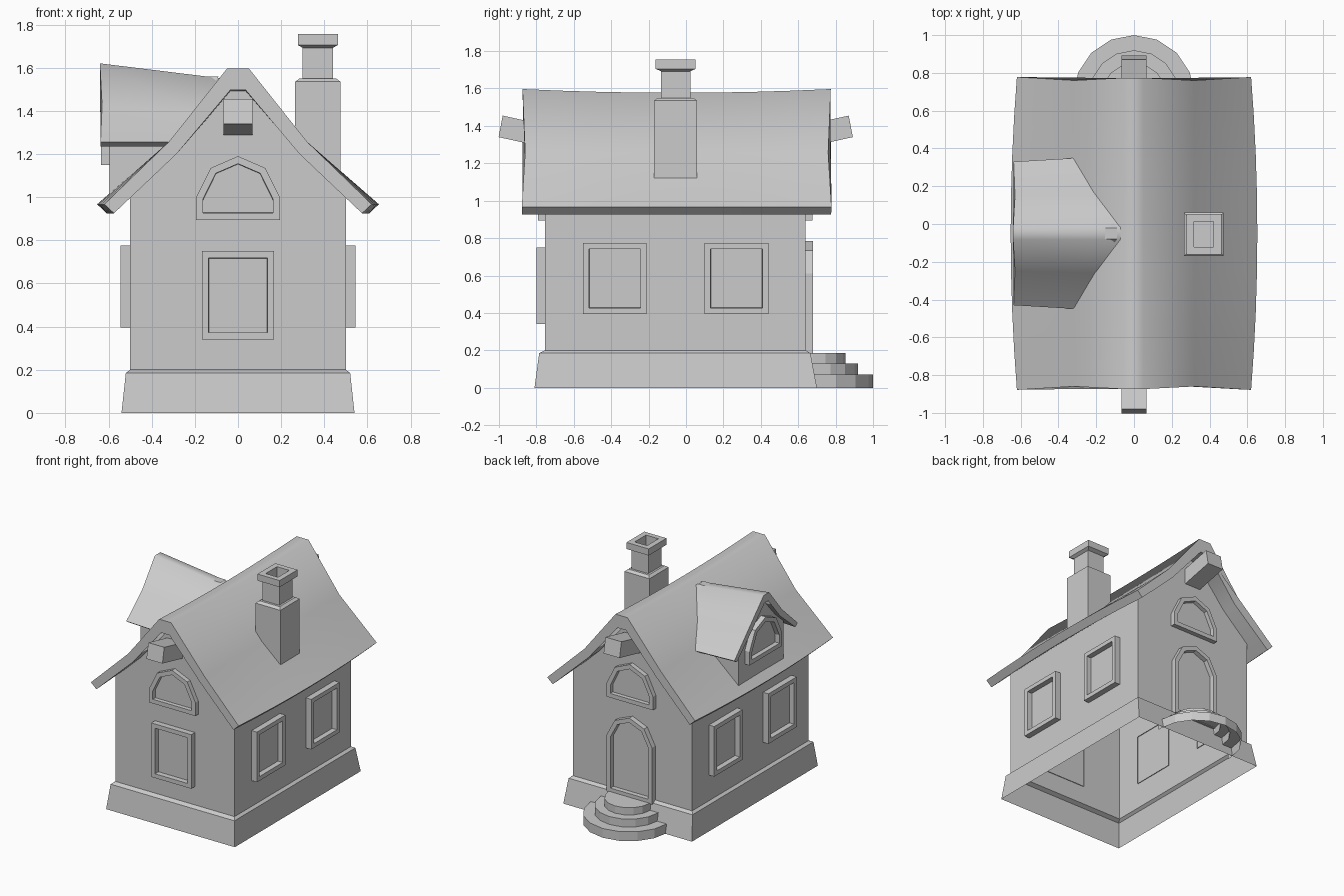
import bpy, bmesh, math
from mathutils import Vector

cube = bpy.data.objects.get("Cube")
if cube:
    bpy.data.objects.remove(cube)

grey = bpy.data.materials.new("plain grey")
grey.use_nodes = True
grey.diffuse_color = (0.6, 0.6, 0.6, 1)
grey.node_tree.nodes["Principled BSDF"].inputs["Base Color"].default_value = (0.6, 0.6, 0.6, 1)

MID = -0.05  # y of the roof's and dormer's centre


def finish(bm, name, smooth=False):
    bmesh.ops.recalc_face_normals(bm, faces=bm.faces)
    mesh = bpy.data.meshes.new(name)
    bm.to_mesh(mesh)
    bm.free()
    mesh.materials.append(grey)
    ob = bpy.data.objects.new(name, mesh)
    bpy.context.collection.objects.link(ob)
    if smooth:
        bpy.ops.object.select_all(action='DESELECT')
        ob.select_set(True)
        bpy.context.view_layer.objects.active = ob
        bpy.ops.object.shade_smooth_by_angle(angle=math.radians(55))
    return ob


def loft(name, rings, closed=True, start=True, end=True, smooth=False):
    """Skin a list of point rings, with optional end caps."""
    bm = bmesh.new()
    loops = [[bm.verts.new(p) for p in ring] for ring in rings]
    n = len(loops[0])
    for a, b in zip(loops, loops[1:]):
        for i in range(n if closed else n - 1):
            j = (i + 1) % n
            bm.faces.new((a[i], a[j], b[j], b[i]))
    if start:
        bm.faces.new(loops[0][::-1])
    if end:
        bm.faces.new(loops[-1])
    return finish(bm, name, smooth)


def rect(x0, x1, y0, y1, z):
    return [(x0, y0, z), (x1, y0, z), (x1, y1, z), (x0, y1, z)]


def mirrored(half):
    """Complete a half outline whose first value is the sideways distance."""
    return half + [(-p[0], *p[1:]) for p in reversed(half)]


def framed_panel(name, outline, origin, normal, depth=0.045):
    """Raised frame with a recessed pane on a wall."""
    n = Vector(normal)
    u = Vector((0, 0, 1)).cross(n)
    o = Vector(origin)

    def place(w):
        return [o + u * a + Vector((0, 0, b)) + n * w for a, b in outline]
    bm = bmesh.new()
    back, front = ([bm.verts.new(p) for p in place(w)] for w in (-0.005, depth))
    k = len(outline)
    for i in range(k):
        j = (i + 1) % k
        bm.faces.new((back[i], back[j], front[j], front[i]))
    pane = bm.faces.new(front)
    bm.normal_update()
    bmesh.ops.inset_individual(bm, faces=[pane], thickness=0.032, use_even_offset=True)
    bm.normal_update()
    bmesh.ops.inset_individual(bm, faces=[pane], thickness=0.002, depth=0.006 - depth)
    return finish(bm, name)


def box_outline(w, z0, z1):
    return [(-w, z0), (w, z0), (w, z1), (-w, z1)]


def arch_outline(w, z0, spring, shoulder, top):
    return [(-w, z0), (w, z0), (w, spring), (w * 0.65, shoulder),
            (0, top), (-w * 0.65, shoulder), (-w, spring)]


# Sloping plinth, open below
loft("plinth", [rect(-0.54, 0.54, -0.81, 0.70, 0),
                rect(-0.52, 0.52, -0.785, 0.665, 0.185),
                rect(-0.5, 0.5, -0.755, 0.64, 0.2)], start=False, end=False)

# Gabled walls, open below
gable = mirrored([(0.5, 0.2), (0.5, 1.03), (0.29, 1.24), (0.04, 1.53)])
loft("walls", [[(x, y, z) for x, z in gable] for y in (-0.755, 0.64)], closed=False)

# Main roof: sagging ridge, bowed eaves, flared slope
STEPS = 8
rings = []
for s in range(STEPS + 1):
    t = 2 * s / STEPS - 1
    bow = 0.033 * (1 - t * t)
    sag = 0.02 * (1 - t * t)
    outer = [(0.62 + bow, 0.967, 0.828), (0.32, 1.257, 0.81), (0.05, 1.597 - sag, 0.824)]
    inner = [(0.575 + bow, 0.925, 0.826), (0.285, 1.2, 0.81), (0.035, 1.497 - sag, 0.822)]
    ring = mirrored(outer) + mirrored(inner)[::-1]
    rings.append([(x, MID + t * length, z) for x, z, length in ring])
loft("main_roof", rings, smooth=True)

# Ridge beams poking out of both gables, tilted upward
for name, side, y0, y1 in (("front_beam", -1, -0.74, -0.98), ("back_beam", 1, 0.62, 0.87)):
    run = abs(y1 - y0)
    rise = run * 0.22
    low = 1.455 - rise
    w = 0.067
    ends = []
    for y, z in ((y0, low), (y1, 1.455)):
        ends.append([(-w, y, z), (w, y, z),
                     (w, y + side * 0.022, z - 0.115), (-w, y + side * 0.022, z - 0.115)])
    loft(name, ends)

# Dormer walls: (half width, height, inner end x)
dormer = mirrored([(0.27, 1.0, -0.55), (0.27, 1.3, -0.26), (0.17, 1.395, -0.18), (0.03, 1.56, -0.09)])
loft("dormer_walls", [[(-0.595, MID + w, z) for w, z, x in dormer],
                      [(x, MID + w, z) for w, z, x in dormer]], closed=False, end=False)

# Dormer roof: (half width, height, outer x, inner x, inner drop, inner spread)
outer = [(0.38, 1.255, -0.637, -0.3, 0, 0.02), (0.2, 1.425, -0.63, -0.19, 0.035, 0.01),
         (0.033, 1.62, -0.64, -0.055, 0.072, 0)]
inner = [(0.35, 1.235, -0.637, -0.3, 0, 0.02), (0.175, 1.385, -0.63, -0.19, 0.035, 0.01),
         (0.022, 1.56, -0.64, -0.075, 0.06, 0)]
profile = mirrored(outer) + mirrored(inner)[::-1]
loft("dormer_roof", [
    [(p[2], MID + p[0], p[1]) for p in profile],
    [(p[3], MID + p[0] + math.copysign(p[5], p[0]), p[1] - p[4]) for p in profile]], smooth=True)

# Chimney with narrow stack, cap and flue
cx, cy = 0.37, -0.055


def square(hx, hy, z):
    return rect(cx - hx, cx + hx, cy - hy, cy + hy, z)


foot = [(x, y, 1.07 if x > cx else 1.27) for x, y, z in square(0.105, 0.115, 0)]
loft("chimney", [foot] + [square(*p) for p in (
    (0.105, 0.115, 1.535), (0.085, 0.095, 1.55), (0.07, 0.078, 1.55), (0.07, 0.078, 1.692),
    (0.093, 0.107, 1.705), (0.093, 0.107, 1.755), (0.052, 0.068, 1.755), (0.052, 0.068, 1.6))])

# Windows and door
for side in (-1, 1):
    for label, y in (("front", -0.38), ("back", 0.27)):
        framed_panel(f"{'left' if side > 0 else 'right'}_{label}_window",
                     box_outline(0.17, 0.395, 0.775), (side * 0.5, y, 0), (side, 0, 0))
framed_panel("front_window", box_outline(0.168, 0.34, 0.75), (0, -0.755, 0), (0, -1, 0))
attic = arch_outline(0.195, 0.895, 0.997, 1.135, 1.19)
framed_panel("front_attic_window", attic, (0, -0.755, 0), (0, -1, 0), 0.035)
framed_panel("back_attic_window", attic, (0, 0.64, 0), (0, 1, 0), 0.035)
framed_panel("dormer_window", attic, (-0.595, MID, 0.255), (-1, 0, 0), 0.04)
framed_panel("back_door", arch_outline(0.19, 0.18, 0.61, 0.735, 0.785), (0, 0.64, 0), (0, 1, 0), 0.04)

# Half-round doorsteps, open below
rings = []
for r, z in ((0.32, 0), (0.32, 0.07), (0.24, 0.07), (0.24, 0.13), (0.172, 0.13), (0.172, 0.185)):
    arc = [(r * math.cos(math.pi * i / 8), 0.68 + r * math.sin(math.pi * i / 8), z) for i in range(9)]
    rings.append([(r, 0.65, z)] + arc + [(-r, 0.65, z)])
loft("doorsteps", rings, closed=False, start=False)
